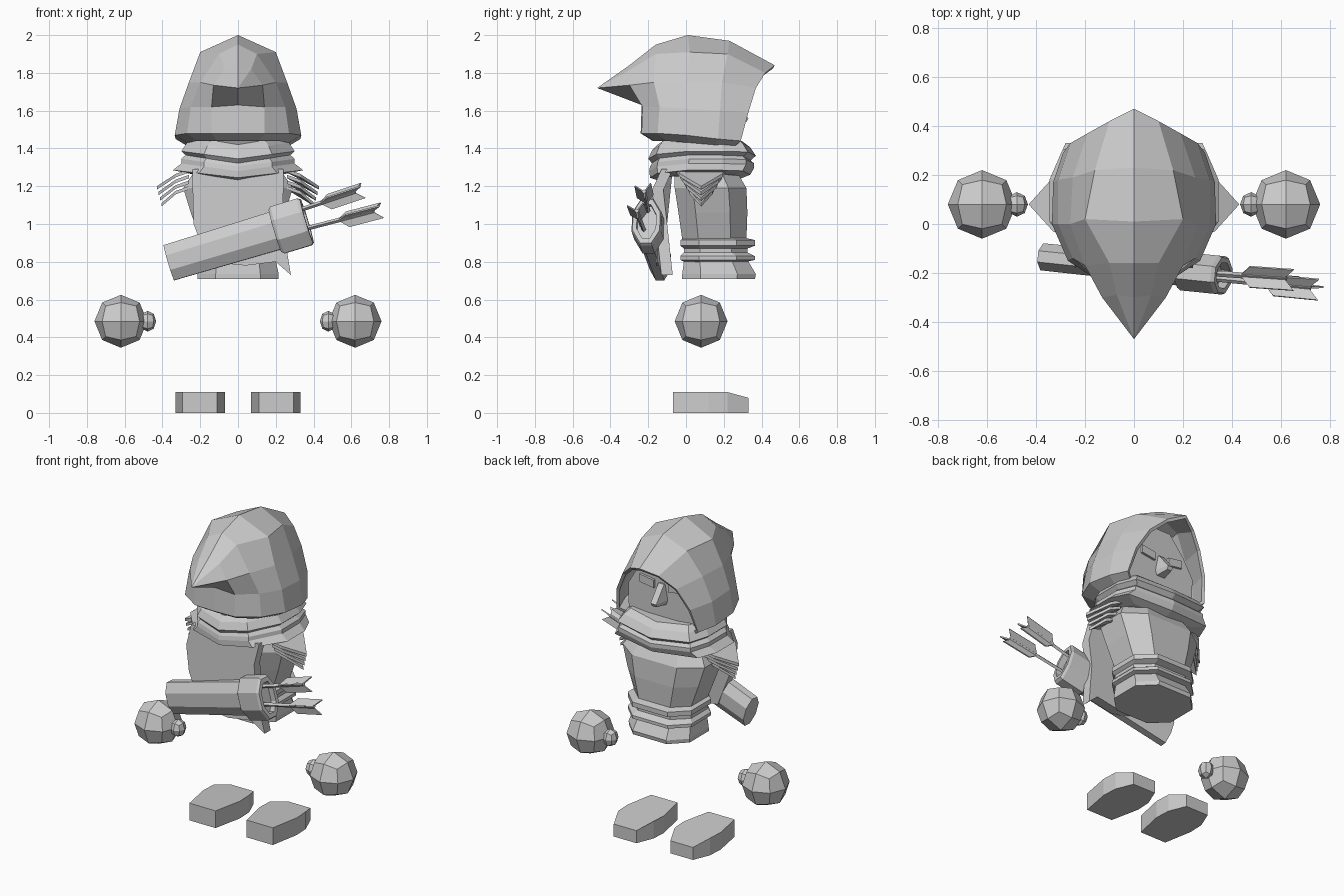
import bpy, bmesh, math
from mathutils import Vector, Matrix

if "Cube" in bpy.data.objects:
    bpy.data.objects.remove(bpy.data.objects["Cube"])

GREY = (0.6, 0.6, 0.6, 1)
mat = bpy.data.materials.new("plain grey")
mat.use_nodes = True
mat.diffuse_color = GREY
mat.node_tree.nodes["Principled BSDF"].inputs["Base Color"].default_value = GREY


def finish(name, bm):
    bmesh.ops.remove_doubles(bm, verts=bm.verts, dist=0.0005)
    bmesh.ops.recalc_face_normals(bm, faces=bm.faces)
    me = bpy.data.meshes.new(name)
    bm.to_mesh(me)
    bm.free()
    me.materials.append(mat)
    ob = bpy.data.objects.new(name, me)
    bpy.context.collection.objects.link(ob)
    return ob


def loft(name, rings):
    """Closed solid through rings with equal point counts."""
    bm = bmesh.new()
    vs = [[bm.verts.new(p) for p in r] for r in rings]
    n = len(vs[0])
    for a, b in zip(vs, vs[1:]):
        for i in range(n):
            bm.faces.new((a[i], a[(i + 1) % n], b[(i + 1) % n], b[i]))
    bm.faces.new(vs[0])
    bm.faces.new(vs[-1])
    return finish(name, bm)


def slab(name, pts, offset):
    """Flat outline thickened along an offset vector."""
    return loft(name, [[Vector(p) for p in pts], [Vector(p) + Vector(offset) for p in pts]])


def oval(half, hx, y0, y1, z, dip=0.0):
    """Mirrored ring from a half outline in unit coordinates."""
    full = half + [(-x, y) for x, y in reversed(half) if x > 0]
    cy, hy = (y0 + y1) / 2, (y1 - y0) / 2
    return [(x * hx, cy + y * hy, z - dip * (1 - abs(x)) * (1 if y < 0 else 0.6)) for x, y in full]


# Hood: columns run from the face opening to the rear point, rows from ridge to hem
cols = [
    [(0, .47, 1.84), (.10, .42, 1.80), (.19, .37, 1.72), (.26, .33, 1.59), (.29, .29, 1.44)],
    [(0, .23, 1.97), (.16, .22, 1.90), (.25, .19, 1.75), (.31, .18, 1.60), (.33, .17, 1.45)],
    [(0, .01, 2.0), (.20, .02, 1.91), (.26, .00, 1.75), (.31, .00, 1.61), (.335, .00, 1.47)],
    [(0, -.16, 1.95), (.10, -.16, 1.90), (.20, -.17, 1.75), (.25, -.14, 1.62), (.27, -.15, 1.48)],
    [(0, -.30, 1.84), (.07, -.29, 1.82), (.13, -.30, 1.735), (.14, -.23, 1.62), (.14, -.235, 1.48)],
    [(0, -.47, 1.72), (0, -.47, 1.72), (0, -.47, 1.72), (0, -.235, 1.63), (0, -.24, 1.48)],
]
bm = bmesh.new()
for side in (1, -1):
    grid = []
    for c in cols:
        x, y, z = c[-1]
        c = c + [(x * .8, .08 + (y - .08) * .8, z - .04)]
        grid.append([bm.verts.new((side * p[0], p[1], p[2])) for p in c])
    for a, b in zip(grid, grid[1:]):
        for j in range(5):
            bm.faces.new((a[j], a[j + 1], b[j + 1], b[j]))
hood = finish("hood", bm)
m = hood.modifiers.new("thickness", "SOLIDIFY")
m.thickness = 0.02
m.offset = -1

# Face inside the hood
slab("face", [(-.235, .24, 1.40), (.235, .24, 1.40), (.24, .24, 1.6), (.17, .24, 1.72),
              (.07, .24, 1.84), (-.07, .24, 1.84), (-.17, .24, 1.72), (-.24, .24, 1.6)], (0, -.08, 0))
for s, side in ((1, "left"), (-1, "right")):
    slab(side + "_eye", [(s * .05, .23, 1.62), (s * .15, .23, 1.635), (s * .15, .23, 1.685),
                         (s * .05, .23, 1.67)], (0, .025, 0))
loft("nose", [[(-.02, .235, 1.66), (.02, .235, 1.66), (.02, .25, 1.66), (-.02, .25, 1.66)],
              [(-.04, .235, 1.56), (.04, .235, 1.56), (.02, .33, 1.56), (-.02, .33, 1.56)],
              [(-.03, .235, 1.53), (.03, .235, 1.53), (.015, .32, 1.54), (-.015, .32, 1.54)]])

# Wrapped scarf
WRAP = [(0, -1), (.6, -.85), (1, -.25), (1, .4), (.85, .85), (0, 1)]
for name, layers in {
    "upper_scarf": [(.24, -.15, .30, 1.46), (.27, -.18, .34, 1.43), (.30, -.20, .37, 1.385), (.26, -.17, .33, 1.35)],
    "lower_scarf": [(.26, -.17, .32, 1.38), (.30, -.19, .36, 1.345), (.30, -.195, .36, 1.32),
                    (.345, -.19, .34, 1.285), (.25, -.13, .29, 1.265)],
}.items():
    loft(name, [oval(WRAP, *l, dip=.04) for l in layers])

# Torso, belt and hem
OCT = [(.55, -1), (1, -.5), (1, .5), (.55, 1)]
loft("torso", [oval(OCT, *l) for l in [
    (.21, -.06, .25, 1.31), (.29, -.06, .32, 1.19), (.25, -.04, .325, 1.06), (.20, -.02, .32, .92)]])
loft("belt", [oval(OCT, *l) for l in [
    (.20, -.01, .32, .925), (.225, -.03, .365, .915), (.225, -.03, .365, .885), (.205, -.01, .325, .87),
    (.205, -.01, .325, .85), (.225, -.03, .365, .83), (.225, -.03, .365, .81), (.20, -.01, .32, .80)]])
loft("tunic_hem", [oval(OCT, *l) for l in [(.20, -.01, .325, .81), (.215, -.02, .37, .735), (.215, -.02, .365, .71)]])

# Cape on the back, leaning outward in the middle
cape = [(.24, -.07, 1.29), (.24, -.12, 1.18), (.235, -.10, 1.0), (.28, -.07, .73), (.20, -.09, .80),
        (.04, -.10, .78), (-.16, -.09, .80), (-.235, -.10, 1.0), (-.24, -.12, 1.18), (-.24, -.07, 1.29)]
slab("cape", cape, (0, -.06, 0))

# Layered shoulder tufts, hands and feet
for s, side in ((1, "left"), (-1, "right")):
    for i in range(4):
        d = .03 * i
        w = .13 - .02 * i
        slab(f"{side}_shoulder_tuft_{i + 1}",
             [(s * .26, .08 - w, 1.29 - d), (s * .33, .08 - w * .85, 1.265 - d), (s * (.43 - .008 * i), .08, 1.20 - d),
              (s * .33, .08 + w * .85, 1.265 - d), (s * .26, .08 + w, 1.29 - d)], (0, 0, -.018))

    for part, cx, size in (("hand", .62, (.14, .14, .14)), ("thumb", .478, (.045, .05, .055))):
        bm = bmesh.new()
        bmesh.ops.create_cube(bm, size=2)
        bmesh.ops.subdivide_edges(bm, edges=bm.edges, cuts=1, use_grid_fill=True)
        for v in bm.verts:
            n = v.co.normalized()
            v.co = Vector((s * cx + n.x * size[0], .08 + n.y * size[1], .485 + n.z * size[2]))
        finish(f"{side}_{part}", bm)

    sole = [(.11, -.07), (.295, -.07), (.33, .12), (.325, .22), (.28, .33), (.12, .33), (.075, .22), (.07, .12)]
    loft(side + "_foot", [[(s * x, y, 0) for x, y in sole],
                          [(s * x, y, .08 if y > .3 else .11) for x, y in sole]])

# Quiver along a slanted axis
base, mouth = Vector((-.365, -.135, .795)), Vector((.365, -.21, 1.015))
axis = (mouth - base).normalized()
depth = axis.cross(Vector((0, 0, 1))).normalized()
up = depth.cross(axis)


def quiver_ring(t, wide, deep):
    c = base.lerp(mouth, t)
    a = [math.pi / 8 + i * math.pi / 4 for i in range(8)]
    return [c + up * (math.cos(k) * wide) + depth * (math.sin(k) * deep) for k in a]


loft("quiver_body", [quiver_ring(0, .105, .06), quiver_ring(.82, .112, .065)])
loft("quiver_cap", [quiver_ring(.77, .125, .075), quiver_ring(.79, .14, .085), quiver_ring(.98, .14, .085),
                    quiver_ring(1, .13, .078), quiver_ring(1, .10, .055), quiver_ring(.95, .10, .055)])

# Arrows with crossed, notched feathers
for i, (start, end) in enumerate([((.30, -.20, 1.065), (.66, -.225, 1.185)), ((.30, -.22, .96), (.76, -.265, 1.08))]):
    start, end = Vector(start), Vector(end)
    a = (end - start).normalized()
    p = a.cross(Vector((0, 0, 1))).normalized()
    q = p.cross(a)
    loft(f"arrow_shaft_{i + 1}", [[c + p * u + q * v for u, v in
         ((.012, 0), (0, .012), (-.012, 0), (0, -.012))] for c in (start, end - a * .04)])
    for k in range(3):
        ang = math.radians(20 + 120 * k)
        out = p * math.cos(ang) + q * math.sin(ang)
        thin = a.cross(out) * .008
        slab(f"arrow_{i + 1}_feather_{k + 1}",
             [end - a * .24 - thin / 2, end - a * .19 + out * .05 - thin / 2,
              end + out * .05 - thin / 2, end - a * .05 - thin / 2], thin)
